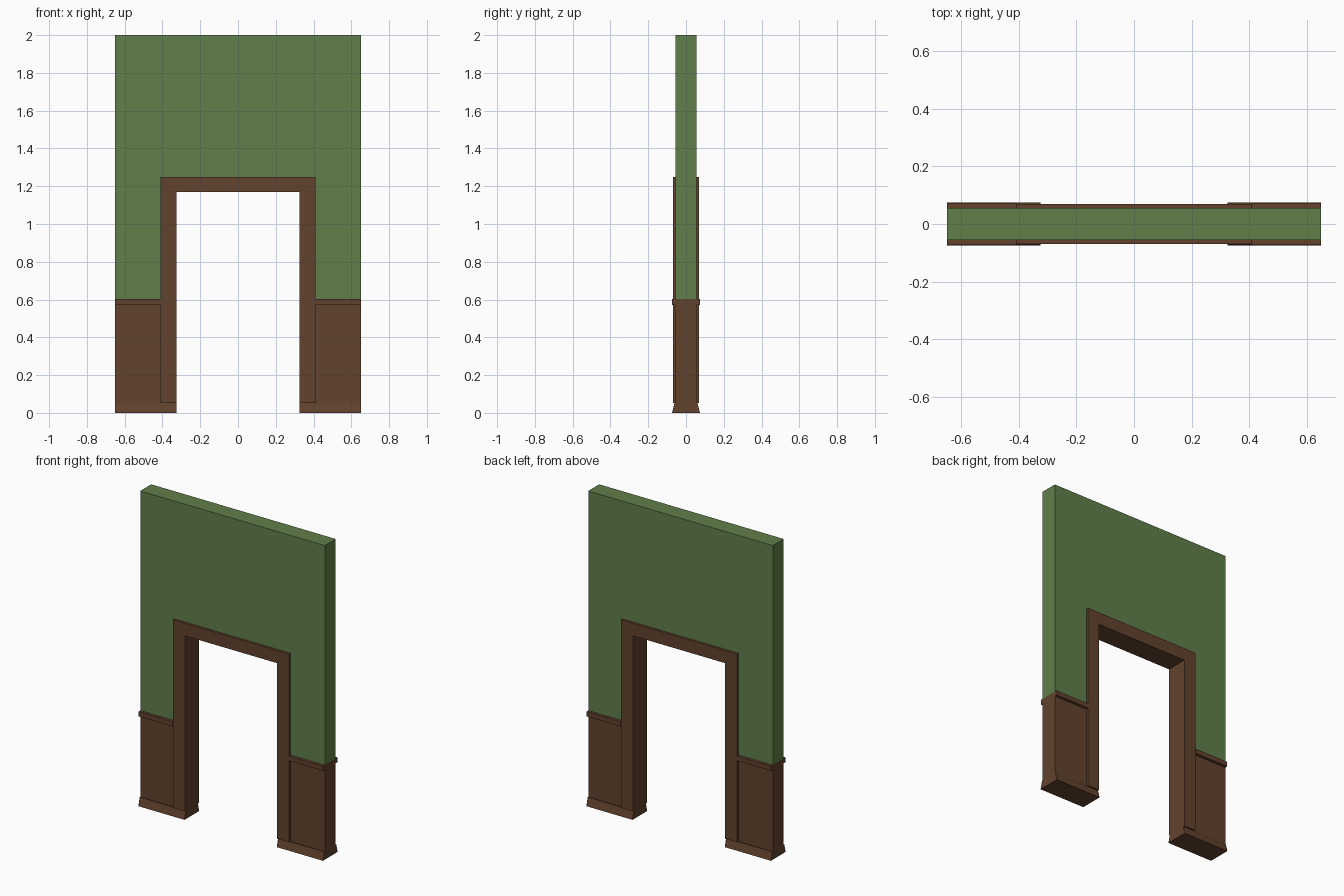
import bpy, bmesh
from mathutils import Vector

if "Cube" in bpy.data.objects:
    bpy.data.objects.remove(bpy.data.objects["Cube"])


def material(name, rgb):
    m = bpy.data.materials.new(name)
    m.diffuse_color = (*rgb, 1)
    m.use_nodes = True
    m.node_tree.nodes["Principled BSDF"].inputs["Base Color"].default_value = m.diffuse_color
    return m


green = material("green_plaster", (0.117, 0.209, 0.070))
brown = material("brown_wood", (0.122, 0.054, 0.026))


def prism(name, points, offset, mat):
    """Extrude a closed polygon by an offset vector."""
    bm = bmesh.new()
    face = bm.faces.new([bm.verts.new(p) for p in points])
    res = bmesh.ops.extrude_face_region(bm, geom=[face])
    verts = [g for g in res["geom"] if isinstance(g, bmesh.types.BMVert)]
    bmesh.ops.translate(bm, verts=verts, vec=Vector(offset))
    bmesh.ops.recalc_face_normals(bm, faces=bm.faces)
    me = bpy.data.meshes.new(name)
    bm.to_mesh(me)
    bm.free()
    me.materials.append(mat)
    ob = bpy.data.objects.new(name, me)
    bpy.context.collection.objects.link(ob)
    return ob


def portal(name, outer, inner, bottom, inner_top, top, depth, mat):
    """Door-shaped arch profile, extruded through the wall thickness."""
    xz = [(-outer, bottom), (-outer, top), (outer, top), (outer, bottom),
          (inner, bottom), (inner, inner_top), (-inner, inner_top), (-inner, bottom)]
    return prism(name, [(x, -depth, z) for x, z in xz], (0, 2 * depth, 0), mat)


def side_strip(name, x0, x1, z0, z1, y0, y1):
    """Strip running along x; half depth y0 at the bottom, y1 at the top."""
    yz = [(-y0, z0), (y0, z0), (y1, z1), (-y1, z1)]
    return prism(name, [(x0, y, z) for y, z in yz], (x1 - x0, 0, 0), brown)


WALL, OPEN, CASE = 0.65, 0.325, 0.41

# Plaster wall above the dado, and the door casing that lines the opening
portal("upper_wall", WALL, CASE, 0.602, 1.25, 2.0, 0.055, green)
portal("door_casing", CASE, OPEN, 0.052, 1.17, 1.25, 0.07, brown)

# Wainscot on both sides: sloped baseboard, recessed panel, chair rail
for side, s in (("left", -1), ("right", 1)):
    side_strip(side + "_baseboard", s * OPEN, s * WALL, 0, 0.052, 0.074, 0.061)
    side_strip(side + "_panel", s * CASE, s * WALL, 0.052, 0.572, 0.055, 0.055)
    side_strip(side + "_chair_rail", s * CASE, s * WALL, 0.572, 0.602, 0.073, 0.073)
